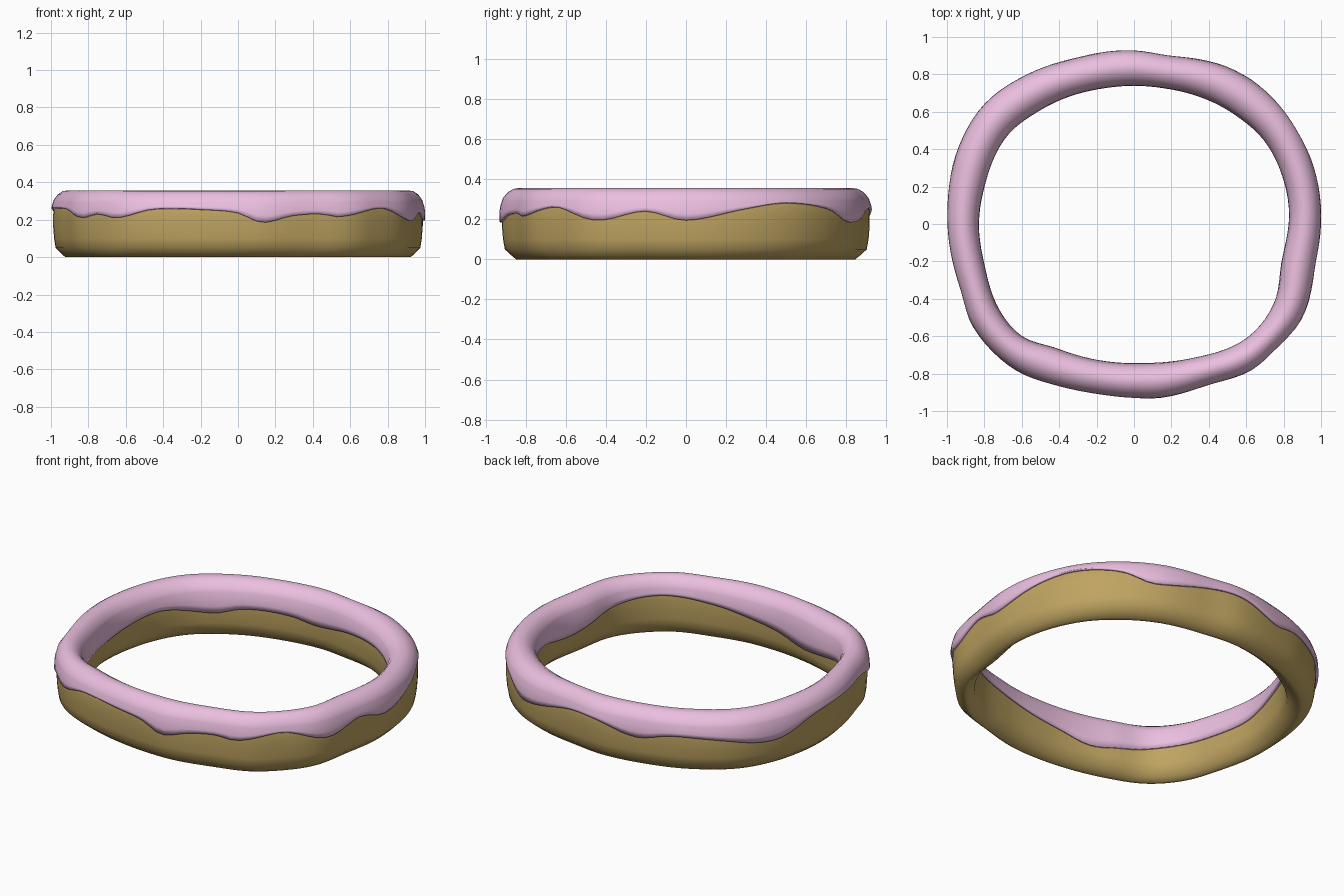
import bpy, math

if "Cube" in bpy.data.objects:
    bpy.data.objects.remove(bpy.data.objects["Cube"])

N = 120  # segments around the ring

# Outline points seen from the top (x, y)
OUTER = [(1, .05), (.93, .4), (.79, .63), (.52, .83), (.2, .9), (0, .93), (-.3, .89),
         (-.55, .81), (-.8, .64), (-.93, .43), (-.99, .2), (-1, 0), (-.93, -.35),
         (-.86, -.55), (-.65, -.77), (-.4, -.87), (-.2, -.91), (0, -.93), (.13, -.93),
         (.4, -.86), (.63, -.78), (.76, -.67), (.9, -.5), (.97, -.22)]
INNER = [(.83, .05), (.81, .2), (.7, .44), (.53, .59), (.2, .72), (0, .74), (-.2, .72),
         (-.5, .61), (-.68, .47), (-.8, .2), (-.83, 0), (-.8, -.22), (-.72, -.46),
         (-.6, -.6), (-.4, -.67), (0, -.745), (.3, -.72), (.6, -.61), (.75, -.42), (.79, -.2)]
# Lower edge of the icing (degrees, z) on the outer and inner side
DRIP_OUT = [(0, .195), (17, .25), (30, .28), (46, .25), (57, .185), (80, .25), (92, .25),
            (108, .195), (120, .23), (135, .22), (154, .18), (170, .25), (193, .26),
            (205, .25), (215, .21), (222, .23), (230, .21), (242, .255), (261, .25),
            (270, .235), (278, .185), (288, .22), (298, .23), (304, .215), (320, .26),
            (334, .195), (348, .24)]
DRIP_IN = [(0, .16), (20, .22), (45, .23), (70, .21), (89, .18), (102, .2), (123, .2),
           (135, .17), (158, .22), (184, .18), (220, .18), (235, .15), (248, .13),
           (262, .17), (278, .2), (294, .23), (315, .25), (336, .22), (350, .17)]
# Half width of the dough section at each height
SECTION = [(0, .12), (.02, .42), (.05, .82), (.1, .93), (.17, 1), (.22, 1), (.26, .96),
           (.3, .8), (.325, .55), (.34, .25), (.343, 0)]


def polar(points):
    return [(math.degrees(math.atan2(y, x)) % 360, math.hypot(x, y)) for x, y in points]


def around(table, a):
    """Smooth periodic interpolation of (degrees, value) pairs."""
    t = sorted(table)
    n = len(t)
    k = max([i for i in range(n) if t[i][0] <= a], default=-1)

    def get(i):
        return t[i % n][0] + 360 * (i // n), t[i % n][1]
    (a0, v0), (a1, v1), (a2, v2), (a3, v3) = [get(k + d) for d in (-1, 0, 1, 2)]
    h = a2 - a1
    s = (a - a1) / h
    m1, m2 = h * (v2 - v0) / (a2 - a0), h * (v3 - v1) / (a3 - a1)
    return ((2*s**3 - 3*s*s + 1) * v1 + (s**3 - 2*s*s + s) * m1
            + (3*s*s - 2*s**3) * v2 + (s**3 - s*s) * m2)


def half_width(z):
    for (z0, w0), (z1, w1) in zip(SECTION, SECTION[1:]):
        if z <= z1:
            return w0 + (w1 - w0) * (z - z0) / (z1 - z0)
    return 0


ROUT, RIN = polar(OUTER), polar(INNER)


def ring(name, section, closed, color):
    """Sweep a section (angle -> list of (u, z), u from -1 inner to 1 outer)."""
    verts, rows = [], 0
    for j in range(N):
        a = 360 * j / N
        ro, ri = around(ROUT, a) - .012, around(RIN, a) + .012
        pts = section(a)
        rows = len(pts)
        for u, z in pts:
            r = (ro + ri) / 2 + u * (ro - ri) / 2
            verts.append((r * math.cos(math.radians(a)), r * math.sin(math.radians(a)), z))
    faces = []
    for j in range(N):
        p, q = j * rows, (j + 1) % N * rows
        for i in range(rows if closed else rows - 1):
            k = (i + 1) % rows
            faces.append((p + i, q + i, q + k, p + k))
    me = bpy.data.meshes.new(name)
    me.from_pydata(verts, [], faces)
    me.shade_smooth()
    mat = bpy.data.materials.new(name + "_color")
    mat.diffuse_color = color
    mat.use_nodes = True
    mat.node_tree.nodes["Principled BSDF"].inputs["Base Color"].default_value = mat.diffuse_color
    me.materials.append(mat)
    ob = bpy.data.objects.new(name, me)
    bpy.context.collection.objects.link(ob)
    return ob


def dough_section(a):
    return [(w, z) for z, w in SECTION] + [(-w, z) for z, w in SECTION[-2::-1]]


def icing_section(a):
    tops = [z for z, w in SECTION[6:]]

    def side(edge, sign):
        low = [edge, edge + (.29 - edge) * .33, edge + (.29 - edge) * .67]
        return [(sign * half_width(z), z) for z in low + [.29] + tops[1:]]
    return side(around(DRIP_OUT, a), 1) + side(around(DRIP_IN, a), -1)[-2::-1]


# Dough ring
ring("dough", dough_section, True, (.52, .37, .12, 1))

# Icing shell with dripping edges
icing = ring("icing", icing_section, False, (.83, .52, .74, 1))
mod = icing.modifiers.new("thickness", 'SOLIDIFY')
mod.thickness = .013
mod.offset = 1
